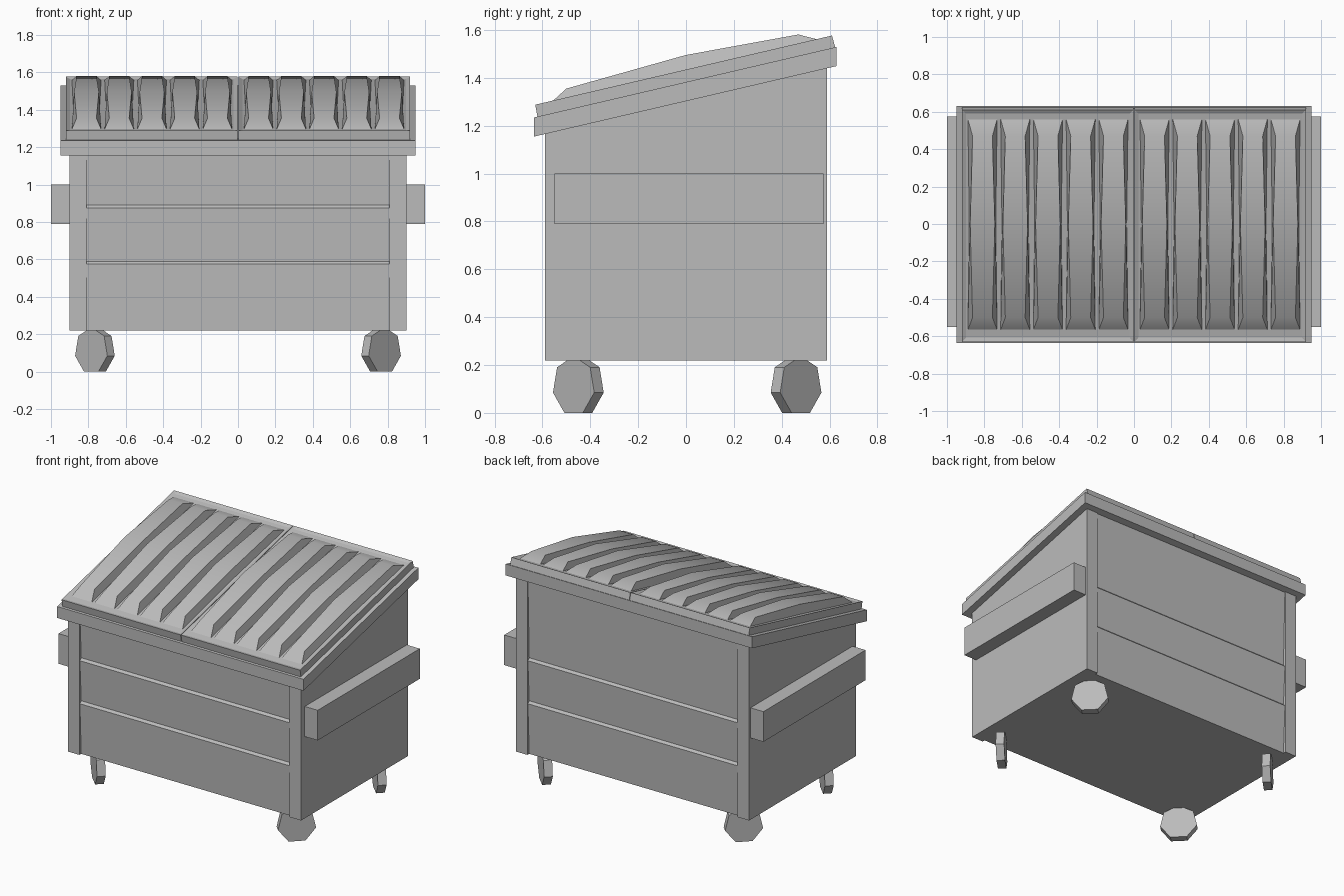
import bpy, bmesh, math

cube = bpy.data.objects.get("Cube")
if cube:
    bpy.data.objects.remove(cube, do_unlink=True)

GREY = (0.5, 0.5, 0.5, 1)
paint = bpy.data.materials.new("grey_paint")
paint.use_nodes = True
paint.diffuse_color = GREY
paint.node_tree.nodes["Principled BSDF"].inputs["Base Color"].default_value = GREY

SLOPE = 0.233


def slope_z(y, front_z):
    """Height at y of a plane rising toward the back."""
    return front_z + SLOPE * (y + 0.635)


def finish(name, bm):
    bmesh.ops.recalc_face_normals(bm, faces=bm.faces)
    mesh = bpy.data.meshes.new(name)
    bm.to_mesh(mesh)
    bm.free()
    mesh.materials.append(paint)
    obj = bpy.data.objects.new(name, mesh)
    bpy.context.collection.objects.link(obj)
    return obj


def prism(name, profile, x0, x1, inset=0):
    """Extrude a (y, z) profile along x, optionally recessing its top."""
    bm = bmesh.new()
    face = bm.faces.new([bm.verts.new((x0, y, z)) for y, z in profile])
    new = bmesh.ops.extrude_face_region(bm, geom=[face])["geom"]
    bmesh.ops.translate(bm, vec=(x1 - x0, 0, 0),
                        verts=[v for v in new if isinstance(v, bmesh.types.BMVert)])
    bmesh.ops.recalc_face_normals(bm, faces=bm.faces)
    if inset:
        top = [f for f in bm.faces if f.normal.z > 0.9]
        bmesh.ops.inset_region(bm, faces=top, thickness=inset, depth=-0.008)
    return finish(name, bm)


def ridge(name, x):
    """Raised lid rib with a bent top and waisted sides."""
    bm = bmesh.new()

    def row(y, half, height):
        z = slope_z(y, 1.29) + height
        return [bm.verts.new((x + s * half, y, z)) for s in (-1, 1)]

    base = [row(-0.565, 0.078, -0.01), row(0, 0.071, -0.01), row(0.56, 0.078, -0.01)]
    top = [row(-0.5, 0.053, 0.034), row(0, 0.066, 0.058), row(0.47, 0.053, 0.034)]
    for i in range(2):
        bm.faces.new((top[i][0], top[i][1], top[i + 1][1], top[i + 1][0]))
        for k in (0, 1):
            bm.faces.new((base[i][k], base[i + 1][k], top[i + 1][k], top[i][k]))
    for i in (0, 2):
        bm.faces.new((base[i][0], base[i][1], top[i][1], top[i][0]))
    obj = finish(name, bm)
    bpy.ops.object.select_all(action='DESELECT')
    obj.select_set(True)
    bpy.context.view_layer.objects.active = obj
    bpy.ops.object.shade_smooth_by_angle(angle=math.radians(30))


# Body core with three stepped panels on the front and the back
OUT, IN = 0.585, 0.57


def panel_side(s, top_z):
    pts = [(IN, 0.22), (OUT, 0.575), (IN, 0.59), (OUT, 0.875), (IN, 0.89), (OUT, top_z)]
    return [(s * y, z) for y, z in pts]


prism("body_panels",
      panel_side(-1, slope_z(-OUT, 1.18)) + panel_side(1, slope_z(OUT, 1.18))[::-1],
      -0.81, 0.81)

# Sloped rim around the top
F, B = -0.635, 0.63
prism("rim", [(F, slope_z(F, 1.155)), (B, slope_z(B, 1.155)),
              (B, slope_z(B, 1.235)), (F, slope_z(F, 1.235))], -0.95, 0.95)

for s, side in ((1, "left"), (-1, "right")):
    # End wall, whose edges form the corner posts
    prism(side + "_end_wall", [(-0.59, 0.22), (0.59, 0.22),
                               (0.59, slope_z(0.59, 1.18)), (-0.59, slope_z(-0.59, 1.18))],
          s * 0.81, s * 0.9)
    # Lifting pocket
    prism(side + "_lifting_pocket", [(-0.55, 0.79), (0.575, 0.79), (0.575, 1), (-0.55, 1)],
          s * 0.9, s)
    # Lid half with its ribs
    prism(side + "_lid", [(-0.62, slope_z(-0.62, 1.23)), (0.625, slope_z(0.625, 1.23)),
                          (0.61, slope_z(0.61, 1.287)), (-0.63, slope_z(-0.63, 1.287))],
          s * 0.002, s * 0.92, inset=0.03)
    for i in range(5):
        ridge(f"{side}_lid_ridge_{i + 1}", s * (0.11 + 0.175 * i))
    # Seven-sided wheels turned toward the corners
    R = 0.125
    ring = [(R * math.sin(math.tau * i / 7), R * math.cos(math.tau * i / 7)) for i in range(7)]
    for y, end in ((-0.45, "front"), (0.46, "back")):
        wheel = prism(f"{end}_{side}_wheel", ring, -0.028, 0.028)
        wheel.location = (s * 0.765, y, R * math.cos(math.pi / 7))
        wheel.rotation_euler.z = math.copysign(math.pi / 4, s * y)
